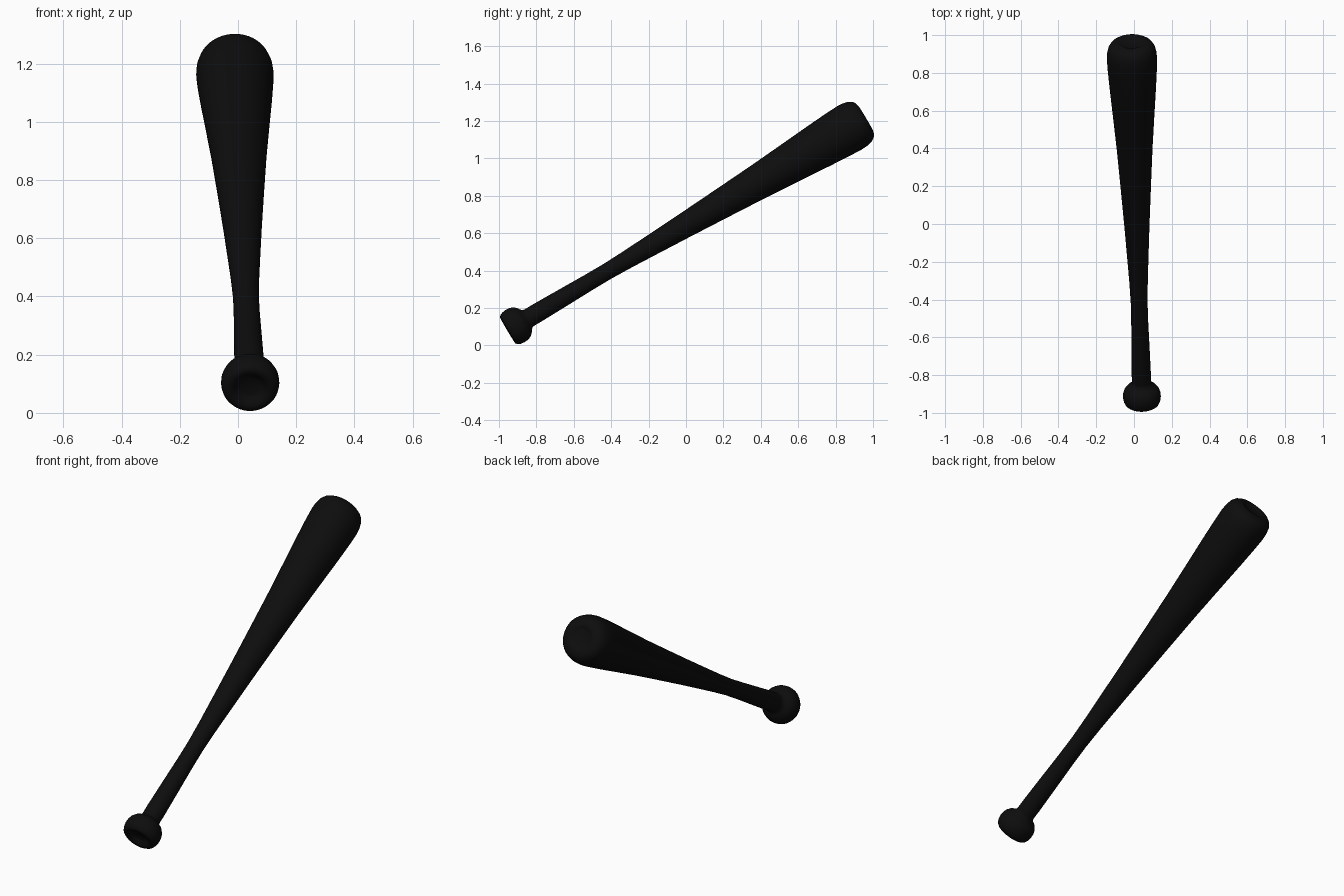
import bpy, bmesh, math
from mathutils import Vector

cube = bpy.data.objects.get("Cube")
if cube:
    bpy.data.objects.remove(cube, do_unlink=True)

black = bpy.data.materials.new("matte black")
black.use_nodes = True
colour = (0.004, 0.004, 0.004, 1)
black.diffuse_color = colour
black.node_tree.nodes["Principled BSDF"].inputs["Base Color"].default_value = colour

# Centre line of the bat, from the knob end to the barrel end
START = Vector((0.043, -0.95, 0.082))
END = Vector((-0.013, 0.95, 1.208))
TURN = (END - START).to_track_quat('Z', 'Y')
SIDES = 48


def lathe(name, profile):
    """Revolve (radius, distance) points around the centre line."""
    bm = bmesh.new()
    rings = []
    for r, d in profile:
        ring = []
        for i in range(SIDES):
            a = 2 * math.pi * i / SIDES
            ring.append(bm.verts.new((r * math.cos(a), r * math.sin(a), d)))
        rings.append(ring)
    for low, high in zip(rings, rings[1:]):
        for i in range(SIDES):
            j = (i + 1) % SIDES
            bm.faces.new((low[i], low[j], high[j], high[i]))
    bm.faces.new(rings[0][::-1])
    bm.faces.new(rings[-1])
    for v in bm.verts:
        v.co = TURN @ v.co + START
    mesh = bpy.data.meshes.new(name)
    bm.to_mesh(mesh)
    bm.free()
    mesh.materials.append(black)
    obj = bpy.data.objects.new(name, mesh)
    bpy.context.collection.objects.link(obj)
    bpy.ops.object.select_all(action='DESELECT')
    obj.select_set(True)
    bpy.context.view_layer.objects.active = obj
    bpy.ops.object.shade_smooth_by_angle(angle=math.radians(50))
    return obj


# Rounded knob with a dished end
lathe("knob", [
    (0.033, 0.018), (0.042, 0.014), (0.055, 0.002), (0.066, -0.004),
    (0.08, -0.004), (0.09, 0.004), (0.097, 0.02), (0.1, 0.04),
    (0.099, 0.06), (0.093, 0.08), (0.08, 0.098), (0.065, 0.108),
    (0.054, 0.118), (0.05, 0.135)])

# Slim handle swelling into the barrel, with a rounded, slightly cupped end
lathe("handle_and_barrel", [
    (0.05, 0.1), (0.051, 0.18), (0.048, 0.35), (0.045, 0.5),
    (0.0445, 0.62), (0.049, 0.75), (0.055, 0.87), (0.067, 1.1),
    (0.081, 1.34), (0.095, 1.57), (0.112, 1.8), (0.122, 1.93),
    (0.13, 2.05), (0.133, 2.12), (0.131, 2.155), (0.124, 2.185),
    (0.112, 2.205), (0.095, 2.217), (0.075, 2.222), (0.06, 2.222),
    (0.053, 2.217), (0.045, 2.214)])
